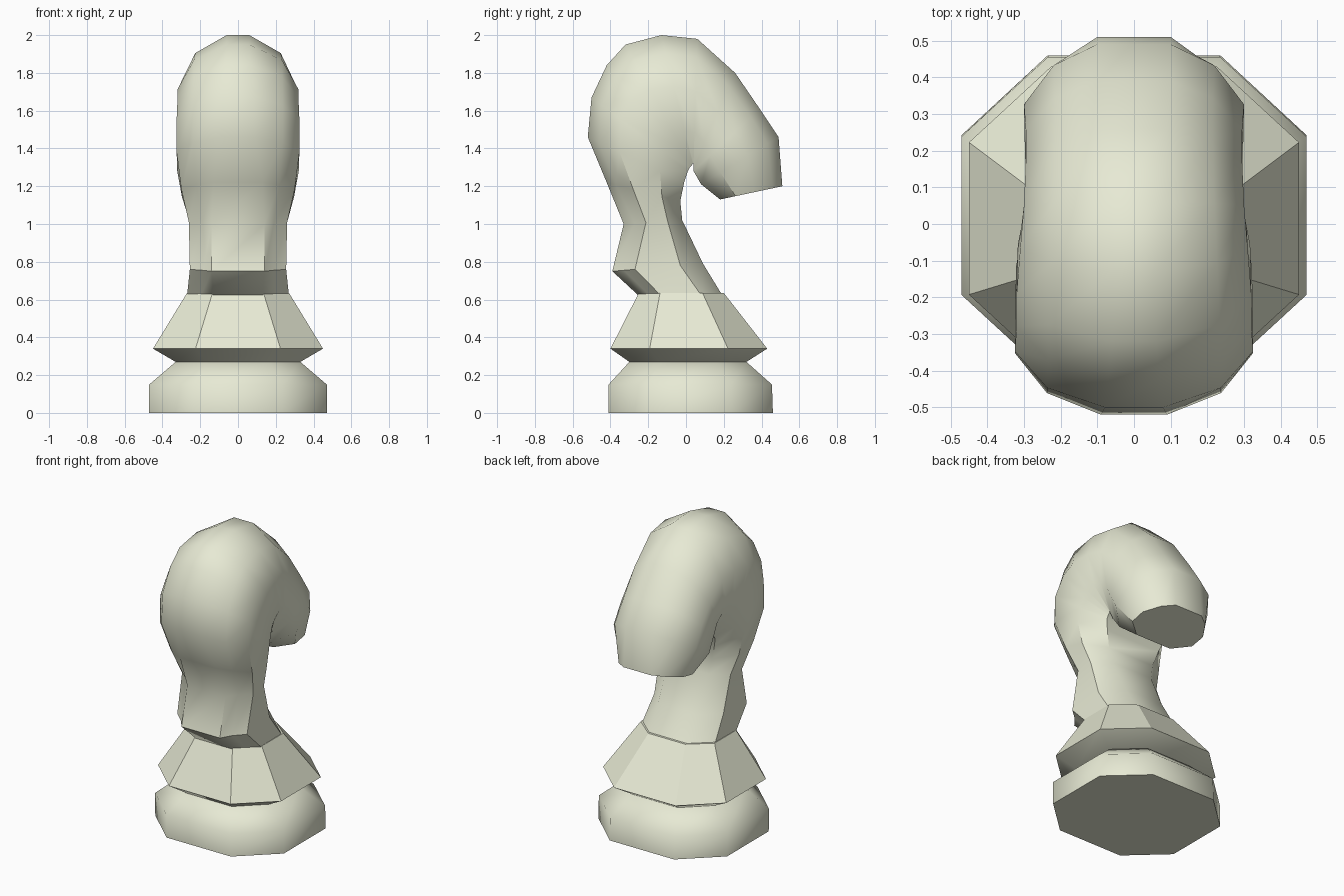
import bpy, bmesh, math

if "Cube" in bpy.data.objects:
    bpy.data.objects.remove(bpy.data.objects["Cube"])

stone = bpy.data.materials.new("pale_stone")
stone.diffuse_color = (.80, .82, .66, 1)
stone.use_nodes = True
stone.node_tree.nodes["Principled BSDF"].inputs["Base Color"].default_value = stone.diffuse_color


def loft(name, rings, angle):
    """Skin a list of equal-length closed rings and cap both ends."""
    bm = bmesh.new()
    loops = [[bm.verts.new(p) for p in ring] for ring in rings]
    n = len(loops[0])
    for a, b in zip(loops, loops[1:]):
        for i in range(n):
            j = (i + 1) % n
            bm.faces.new((a[i], a[j], b[j], b[i]))
    bm.faces.new(loops[0][::-1])
    bm.faces.new(loops[-1])
    bmesh.ops.recalc_face_normals(bm, faces=bm.faces)
    mesh = bpy.data.meshes.new(name)
    bm.to_mesh(mesh)
    bm.free()
    mesh.materials.append(stone)
    ob = bpy.data.objects.new(name, mesh)
    bpy.context.collection.objects.link(ob)
    bpy.ops.object.select_all(action='DESELECT')
    ob.select_set(True)
    bpy.context.view_layer.objects.active = ob
    bpy.ops.object.shade_smooth_by_angle(angle=math.radians(angle))


def octagon(rx, y0, y1, z):
    """Eight-sided ring with a half-length flat on each side."""
    cy, ry = (y0 + y1) / 2, (y1 - y0) / 2
    pts = []
    for k in range(4):
        c, s = round(math.cos(k * math.pi / 2)), round(math.sin(k * math.pi / 2))
        pts += [(c + s / 2, s - c / 2), (c - s / 2, s + c / 2)]
    return [(x * rx, cy + y * ry, z) for x, y in pts]


def section(outer, inner, a, w, t, b):
    """Mirrored ten-sided ring between two profile points, bevelled on the outer side."""
    bevel = .5 if outer[1] < 1.1 else .35
    half = [(a, 0), (w * .73, t * bevel), (w, t), (w * .99, .75), (b, 1)]

    def at(x, f):
        return (x, outer[0] + (inner[0] - outer[0]) * f, outer[1] + (inner[1] - outer[1]) * f)
    return [at(x, f) for x, f in half] + [at(-x, f) for x, f in reversed(half)]


# Eight-sided foot with a waist, and the flared collar above it
loft("base", [octagon(.47, -.41, .46, 0), octagon(.47, -.41, .455, .15),
              octagon(.33, -.30, .32, .27)], 50)
loft("collar", [octagon(.33, -.30, .32, .27), octagon(.45, -.40, .43, .34),
                octagon(.27, -.25, .20, .635)], 30)

# Neck: outer point, inner point, outer half width, side half width, side depth, inner half width
neck = [
    ((-.25, .62), (.20, .61), .13, .27, .27, .14),
    ((-.39, .75), (.09, .79), .14, .255, .25, .14),
    ((-.33, 1.0), (-.02, 1.02), .14, .26, .38, .15),
    ((-.42, 1.22), (-.03, 1.12), .13, .30, .36, .17),
    ((-.52, 1.46), (-.01, 1.22), .09, .325, .33, .20),
    ((-.50, 1.67), (.01, 1.28), .08, .325, .30, .22),
]
# Head: the same, fanned around the throat and down to the muzzle
head = [
    ((-.42, 1.84), (.02, 1.30), .07, .32, .32, .22),
    ((-.32, 1.95), (.03, 1.31), .06, .32, .37, .22),
    ((-.13, 2.0), (.035, 1.32), .06, .31, .40, .22),
    ((.06, 1.98), (.04, 1.32), .07, .30, .42, .22),
    ((.26, 1.80), (.04, 1.31), .09, .295, .42, .22),
    ((.39, 1.61), (.04, 1.28), .10, .295, .38, .20),
    ((.49, 1.46), (.08, 1.21), .10, .30, .40, .18),
    ((.51, 1.20), (.18, 1.13), .10, .235, .45, .13),
]
loft("neck_and_head", [section(*row) for row in neck + head], 42)
